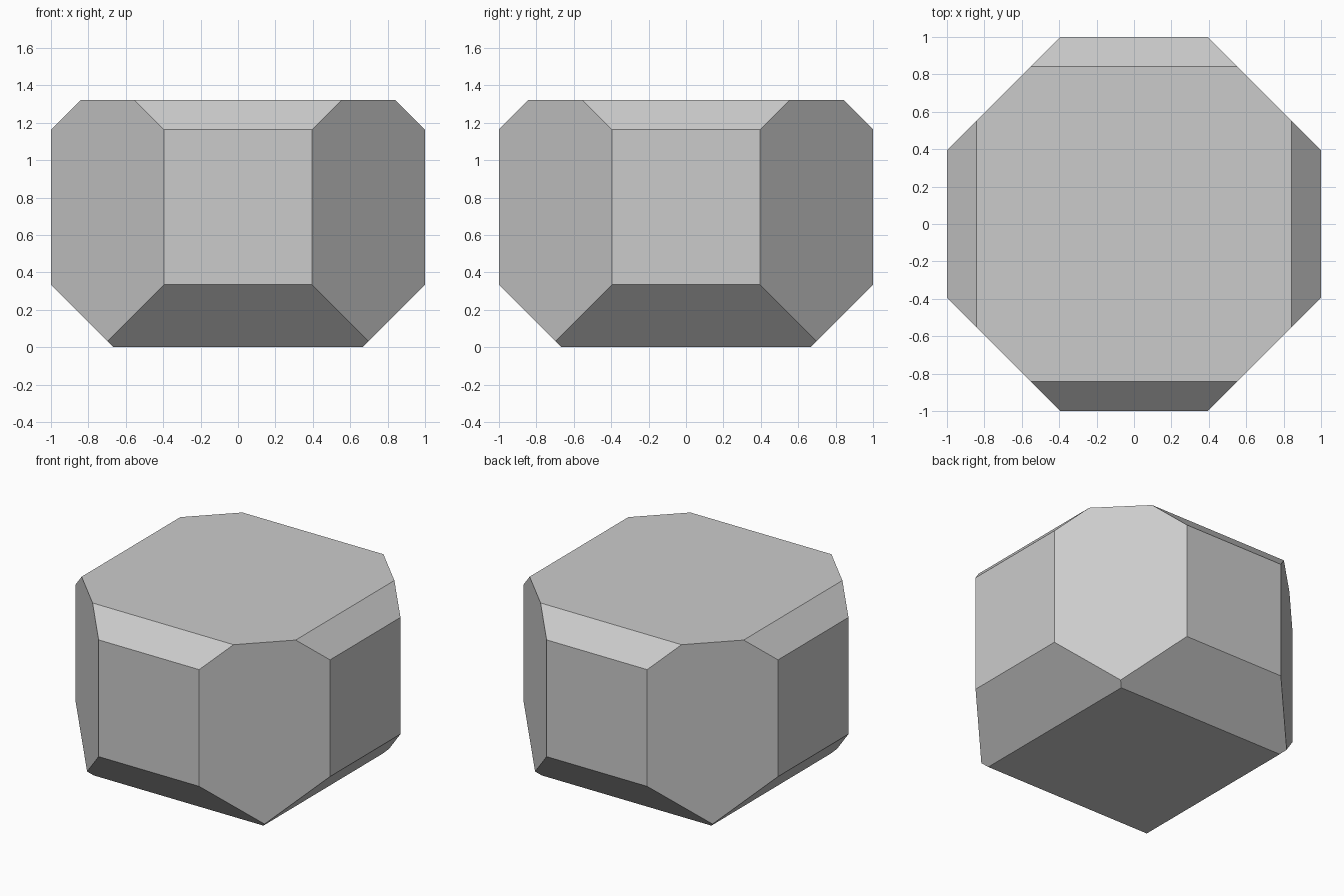
import bpy, bmesh
from mathutils import Vector

if "Cube" in bpy.data.objects:
    bpy.data.objects.remove(bpy.data.objects["Cube"])

HEIGHT = 1.322
CORNER = 1.395   # |x| + |y| limit of the vertical corner facets
TOP = 2.163      # |x| + z limit of the top bevels
BOTTOM = 0.666   # |x| - z limit of the bottom bevels


def cut(bm, normal, limit):
    """Slice off everything where normal . point > limit and cap the cut."""
    n = Vector(normal)
    geom = bm.verts[:] + bm.edges[:] + bm.faces[:]
    res = bmesh.ops.bisect_plane(bm, geom=geom, dist=1e-5,
                                 plane_co=n * limit / n.length_squared,
                                 plane_no=n, clear_outer=True)
    edges = [e for e in res["geom_cut"] if isinstance(e, bmesh.types.BMEdge)]
    bmesh.ops.contextual_create(bm, geom=edges)


# Starting block
bm = bmesh.new()
bmesh.ops.create_cube(bm, size=1)
for v in bm.verts:
    v.co = (v.co.x * 2, v.co.y * 2, (v.co.z + 0.5) * HEIGHT)

# Vertical corner facets
for sx in (-1, 1):
    for sy in (-1, 1):
        cut(bm, (sx, sy, 0), CORNER)

# Top and bottom bevels on the four sides
for dx, dy in ((1, 0), (-1, 0), (0, 1), (0, -1)):
    cut(bm, (dx, dy, 1), TOP)
    cut(bm, (dx, dy, -1), BOTTOM)

bmesh.ops.recalc_face_normals(bm, faces=bm.faces[:])
mesh = bpy.data.meshes.new("faceted_block")
bm.to_mesh(mesh)
bm.free()
block = bpy.data.objects.new("faceted_block", mesh)
bpy.context.collection.objects.link(block)
